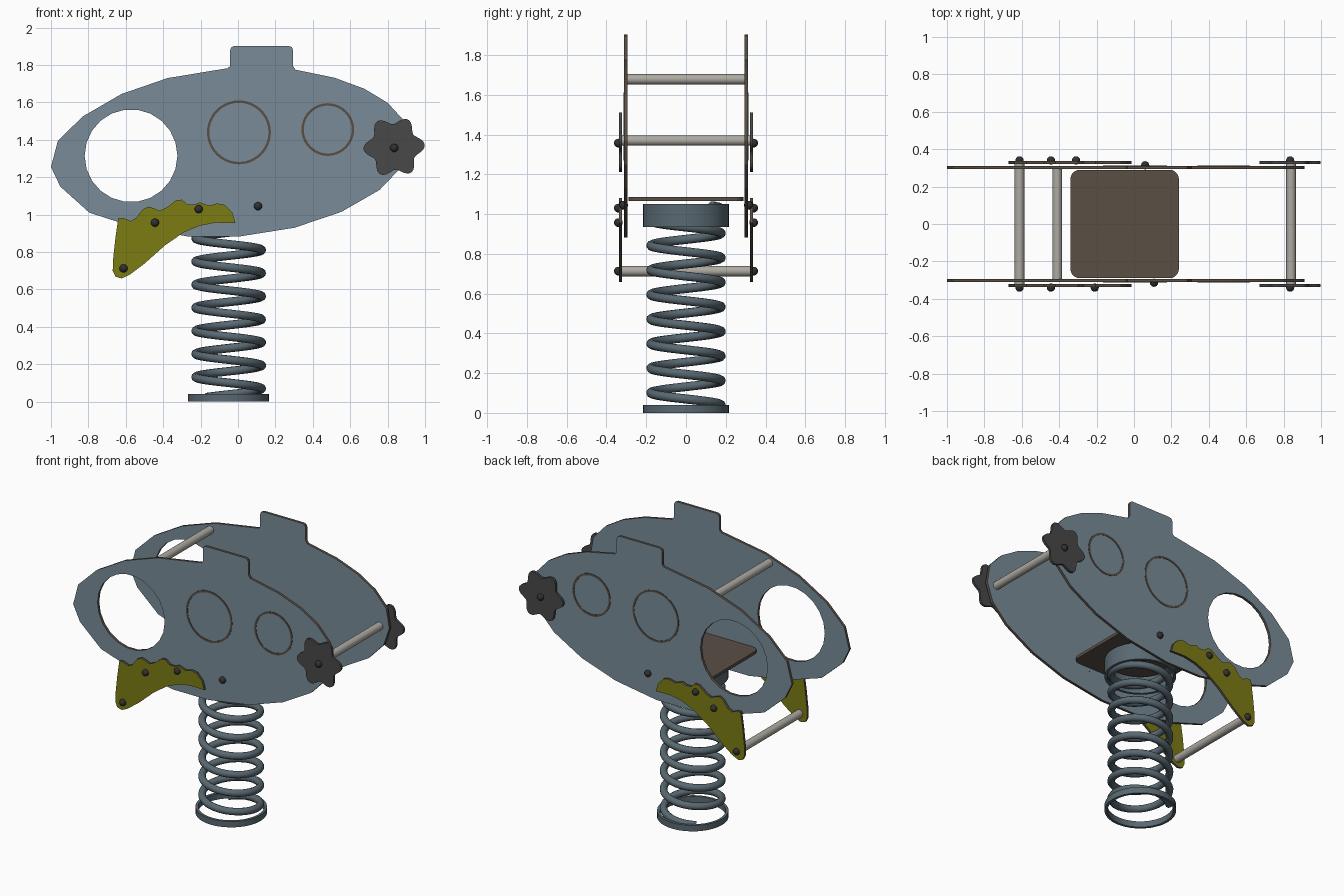
import bpy, bmesh
from math import sin, cos, pi, tau
from mathutils import Matrix

if "Cube" in bpy.data.objects:
    bpy.data.objects.remove(bpy.data.objects["Cube"])


def material(name, rgb):
    m = bpy.data.materials.new(name)
    m.diffuse_color = (*rgb, 1)
    m.use_nodes = True
    m.node_tree.nodes["Principled BSDF"].inputs["Base Color"].default_value = m.diffuse_color
    return m


BLUE = material("panel_blue", (0.19, 0.26, 0.31))
STEEL = material("spring_steel", (0.10, 0.14, 0.165))
OLIVE = material("olive", (0.20, 0.20, 0.007))
DARK = material("dark_grey", (0.065, 0.065, 0.065))
BROWN = material("edge_brown", (0.10, 0.077, 0.06))
BAR = material("bar_grey", (0.42, 0.40, 0.36))
BLACK = material("bolt_black", (0.03, 0.03, 0.03))


def add(name, mesh, mats):
    ob = bpy.data.objects.new(name, mesh)
    bpy.context.collection.objects.link(ob)
    mesh.materials.clear()
    for m in mats:
        mesh.materials.append(m)
    return ob


def smooth(ob, angle=0.6):
    bpy.ops.object.select_all(action='DESELECT')
    ob.select_set(True)
    bpy.context.view_layer.objects.active = ob
    bpy.ops.object.shade_smooth_by_angle(angle=angle)


def circle(cx, cz, r, n, phase=0.0):
    return [(cx + r * cos(tau * i / n + phase), cz + r * sin(tau * i / n + phase)) for i in range(n)]


def plate(name, loops, lo, hi, face, edge, upright=True):
    """Extrude outline loops (holes allowed) along y, or along z if not upright."""
    cu = bpy.data.curves.new(name, 'CURVE')
    cu.dimensions, cu.fill_mode, cu.extrude = '2D', 'BOTH', (hi - lo) / 2
    for pts in loops:
        sp = cu.splines.new('POLY')
        sp.points.add(len(pts) - 1)
        for p, (a, b) in zip(sp.points, pts):
            p.co = (a, b, 0, 1)
        sp.use_cyclic_u = True
    tmp = bpy.data.objects.new(name + "_curve", cu)
    bpy.context.collection.objects.link(tmp)
    dg = bpy.context.evaluated_depsgraph_get()
    mesh = bpy.data.meshes.new_from_object(tmp.evaluated_get(dg))
    bpy.data.objects.remove(tmp)
    ob = add(name, mesh, [face, edge])
    for f in mesh.polygons:
        f.material_index = 0 if abs(f.normal.z) > 0.5 else 1
        f.use_smooth = False
    mid = (lo + hi) / 2
    if upright:
        mesh.transform(Matrix.Translation((0, mid, 0)) @ Matrix.Rotation(pi / 2, 4, 'X'))
    else:
        mesh.transform(Matrix.Translation((0, 0, mid)))
    return ob


def crossbar(name, x, z, half, r=0.026):
    bm = bmesh.new()
    bmesh.ops.create_cone(bm, cap_ends=True, segments=20, radius1=r, radius2=r, depth=2 * half,
                          matrix=Matrix.Translation((x, 0, z)) @ Matrix.Rotation(pi / 2, 4, 'X'))
    me = bpy.data.meshes.new(name)
    bm.to_mesh(me)
    smooth(add(name, me, [BAR]))


def bolt(name, x, y, z):
    bm = bmesh.new()
    bmesh.ops.create_uvsphere(bm, u_segments=16, v_segments=10, radius=0.022,
                              matrix=Matrix.Translation((x, y, z)))
    me = bpy.data.meshes.new(name)
    bm.to_mesh(me)
    smooth(add(name, me, [BLACK]), 1.0)


# outlines in the x-z plane
body = [(-1, 1.255), (-.963, 1.395), (-.83, 1.525), (-.623, 1.645), (-.377, 1.73), (-.055, 1.783),
        (-.042, 1.795), (-.042, 1.88), (-.036, 1.895), (-.02, 1.902), (.273, 1.902), (.288, 1.895),
        (.294, 1.88), (.294, 1.795), (.307, 1.775), (.516, 1.732), (.676, 1.673), (.80, 1.598),
        (.89, 1.50), (.912, 1.37), (.87, 1.25), (.757, 1.132), (.553, 1.015), (.302, .93),
        (0, .882), (-.26, .882), (-.56, .935), (-.794, 1.01), (-.95, 1.15)]
foot = [(-.64, .982), (-.612, .982), (-.575, .966), (-.545, .982), (-.51, 1.028), (-.48, 1.043),
        (-.45, 1.034), (-.42, 1.021), (-.385, 1.036), (-.33, 1.078), (-.30, 1.08), (-.27, 1.054),
        (-.235, 1.053), (-.205, 1.066), (-.155, 1.048), (-.11, 1.06), (-.07, 1.052), (-.03, 1.01),
        (-.014, .955), (-.12, .957), (-.205, .941), (-.29, .905), (-.39, .836), (-.50, .738),
        (-.58, .678), (-.622, .659), (-.655, .668), (-.67, .70), (-.668, .76), (-.655, .88)]
knob = []
for i in range(72):
    t = tau * i / 72
    r = 0.143 + 0.021 * cos(6 * (t - 0.06))
    knob.append((0.835 + r * cos(t), 1.362 + r * sin(t)))

# the two sides: panels, rings, foot plates, lobed wheels, bolts
for side, s in (("front", -1), ("back", 1)):
    def span(a, b):
        return sorted((s * a, s * b))
    plate(side + "_panel", [body, circle(-.572, 1.315, .248, 22)], *span(.293, .311), BLUE, BROWN)
    for label, x, z, r in (("large", .005, 1.44, .171), ("small", .48, 1.455, .141)):
        plate(f"{side}_{label}_ring", [circle(x, z, r, 40), circle(x, z, r - .013, 40)],
              *span(.294, .3135), BROWN, BROWN)
    smooth(plate(side + "_foot_plate", [foot], *span(.322, .338), OLIVE, BROWN))
    smooth(plate(side + "_lobed_wheel", [knob], *span(.322, .338), DARK, DARK))
    for i, (x, z) in enumerate(((-.612, .713), (-.444, .957), (-.21 if s < 0 else -.31, 1.03), (.835, 1.357))):
        bolt(f"{side}_bolt_{i + 1}", x, s * .34, z)
    bolt(side + "_panel_bolt", .107 if s < 0 else .06, s * .314, 1.045)

# cross bars
crossbar("foot_bar", -.612, .713, .33)
crossbar("handle_bar", -.41, 1.678, .30)
crossbar("wheel_bar", .84, 1.37, .33)

# seat board with rounded corners
seat = []
for cx, cy, a0 in ((.19, .24, 0), (-.29, .24, 1), (-.29, -.24, 2), (.19, -.24, 3)):
    for k in range(6):
        a = (a0 + k / 5) * pi / 2
        seat.append((cx + .05 * cos(a), cy + .05 * sin(a)))
plate("seat", [seat], 1.066, 1.086, BROWN, BROWN, upright=False)

# spring clamps: open bands at the bottom and top
for name, lo, hi in (("base_band", 0, .04), ("top_band", .935, 1.05)):
    smooth(plate(name, [circle(-.05, 0, .217, 32), circle(-.05, 0, .2, 32)], lo, hi, STEEL, STEEL,
                 upright=False))

# coil spring, left-handed
cu = bpy.data.curves.new("coil_spring", 'CURVE')
cu.dimensions, cu.bevel_depth, cu.bevel_resolution, cu.use_fill_caps = '3D', .023, 3, True
pitch, z0, z1, steps = .1235, .025, 1.042, 300
sp = cu.splines.new('POLY')
sp.points.add(steps)
for i, p in enumerate(sp.points):
    z = z0 + (z1 - z0) * i / steps
    a = -tau * (z - .07) / pitch
    p.co = (-.05 + .177 * cos(a), .177 * sin(a), z, 1)
tmp = bpy.data.objects.new("coil_curve", cu)
bpy.context.collection.objects.link(tmp)
mesh = bpy.data.meshes.new_from_object(tmp.evaluated_get(bpy.context.evaluated_depsgraph_get()))
bpy.data.objects.remove(tmp)
smooth(add("coil_spring", mesh, [STEEL]), 0.9)
